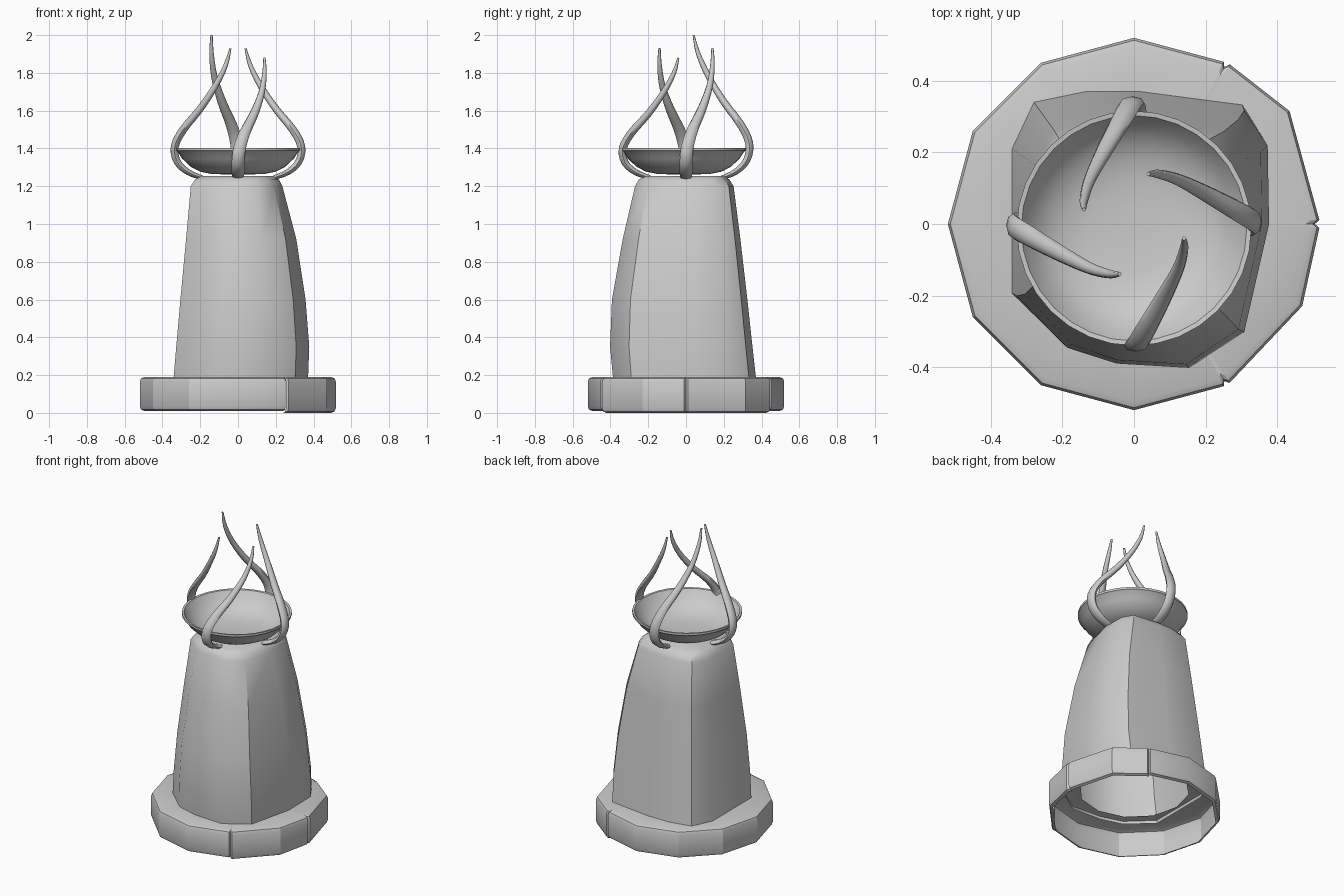
import bpy, math
from mathutils import Vector

if "Cube" in bpy.data.objects:
    bpy.data.objects.remove(bpy.data.objects["Cube"])


def add_mesh(name, verts, faces, angle=35):
    me = bpy.data.meshes.new(name)
    me.from_pydata([tuple(v) for v in verts], [], faces)
    me.validate()
    ob = bpy.data.objects.new(name, me)
    bpy.context.collection.objects.link(ob)
    bpy.ops.object.select_all(action='DESELECT')
    ob.select_set(True)
    bpy.context.view_layer.objects.active = ob
    bpy.ops.object.mode_set(mode='EDIT')
    bpy.ops.mesh.select_all(action='SELECT')
    bpy.ops.mesh.normals_make_consistent(inside=False)
    bpy.ops.object.mode_set(mode='OBJECT')
    bpy.ops.object.shade_smooth_by_angle(angle=math.radians(angle))
    return ob


def loft(name, rings, closed=True, cap_start=False, cap_end=False, angle=35):
    """Bridge a list of equal-length point rings."""
    n = len(rings[0])
    verts = [p for r in rings for p in r]
    faces = []
    for i in range(len(rings) - 1):
        for j in range(n if closed else n - 1):
            k = (j + 1) % n
            faces.append((i*n + j, i*n + k, (i+1)*n + k, (i+1)*n + j))
    if cap_start:
        faces.append(tuple(range(n)))
    if cap_end:
        faces.append(tuple(range((len(rings)-1)*n, len(rings)*n)))
    return add_mesh(name, verts, faces, angle)


# Base ring: one long piece and two short ones, hollow underneath
def base_piece(name, stops, z0):
    rings = []
    for deg, r in stops:
        a = math.radians(deg)
        prof = [(0.33, 0.19), (r - 0.025, 0.19), (r - 0.007, 0.183), (r, 0.165),
                (r, z0 + 0.025), (r - 0.007, z0 + 0.007), (r - 0.025, z0)]
        rings.append([(q*math.cos(a), q*math.sin(a), z) for q, z in prof])
    loft(name, rings, closed=False, angle=28)


base_piece("base_long", [(60, 0.505), (61, 0.518)]
           + [(d, 0.52) for d in range(90, 271, 30)] + [(299, 0.518), (300, 0.505)], 0.01)
base_piece("base_short_back", [(0, 0.505), (1.2, 0.518), (36, 0.537), (59, 0.52), (60, 0.507)], 0.0)
base_piece("base_short_front", [(-60, 0.507), (-59, 0.518), (-26, 0.523), (-1.2, 0.518), (0, 0.505)], 0.0)

# Body: lopsided rounded-square column, open at the bottom
outline = [(.97, .62), (.80, .90), (.05, 1), (-.40, 1), (-.82, .92), (-1, .57),
           (-1, -.50), (-.57, -.86), (-.15, -.97), (.40, -1), (.80, -.75), (.98, 0)]
levels = [  # z, left, right, front, back
    (0.17, .342, .378, .385, .372), (0.35, .327, .385, .402, .352),
    (0.60, .305, .365, .392, .325), (0.92, .275, .315, .335, .288),
    (1.20, .250, .240, .270, .252), (1.235, .228, .222, .25, .23), (1.255, .190, .190, .21, .20)]
loft("body", [[(u*(r if u > 0 else l), v*(b if v > 0 else f), z) for u, v in outline]
              for z, l, r, f, b in levels], cap_end=True, angle=40)

# Dish: thin lathed bowl
dish = [(0.05, 1.262), (0.14, 1.265), (0.20, 1.277), (0.25, 1.303), (0.295, 1.345),
        (0.32, 1.383), (0.328, 1.388), (0.328, 1.402), (0.315, 1.40),
        (0.285, 1.352), (0.24, 1.313), (0.19, 1.29), (0.13, 1.278), (0.05, 1.274)]
loft("dish", [[(r*math.cos(k*math.tau/32), r*math.sin(k*math.tau/32) - 0.012, z)
               for k in range(32)] for r, z in dish], cap_start=True, cap_end=True)

# Prongs: four flattened, tapering, swirling horns (radius, sideways, z, half width, half depth)
path = [(.19, 0, 1.245, .030, .012), (.265, 0, 1.275, .034, .016), (.322, 0, 1.33, .034, .019),
        (.335, .008, 1.41, .033, .021), (.29, .035, 1.50, .030, .021), (.20, .085, 1.61, .024, .019),
        (.12, .125, 1.73, .017, .016), (.065, .14, 1.84, .012, .012), (.04, .14, 1.93, .006, .005)]


def smooth_path(pts, steps=3):
    p = [Vector(q) for q in pts]
    out = []
    for i in range(len(p) - 1):
        a, b, c, d = p[max(i-1, 0)], p[i], p[i+1], p[min(i+2, len(p)-1)]
        for s in range(steps):
            t = s/steps
            out.append(0.5*(2*b + (c - a)*t + (2*a - 5*b + 4*c - d)*t*t + (3*b - a - 3*c + d)*t**3))
    return out + [p[-1]]


def prong(name, deg, top):
    a = math.radians(deg)
    radial = Vector((math.cos(a), math.sin(a), 0))
    side = Vector((-math.sin(a), math.cos(a), 0))
    pts = smooth_path(path)
    stretch = (top - 1.25)/0.68
    pos = [radial*p[0] + side*p[1] + Vector((0, 0, 1.25 + (p[2] - 1.25)*stretch)) for p in pts]
    rings = []
    for i, p in enumerate(pts):
        t = (pos[min(i+1, len(pos)-1)] - pos[max(i-1, 0)]).normalized()
        s = (side - t*side.dot(t)).normalized()
        n = t.cross(s)
        rings.append([pos[i] + s*p[3]*math.cos(k*math.tau/8) + n*p[4]*math.sin(k*math.tau/8)
                      for k in range(8)])
    loft(name, rings, cap_start=True, cap_end=True, angle=60)


for label, deg, top in (("right", 0, 1.93), ("back", 90, 2.0), ("left", 180, 1.93), ("front", 270, 1.88)):
    prong("prong_" + label, deg, top)
